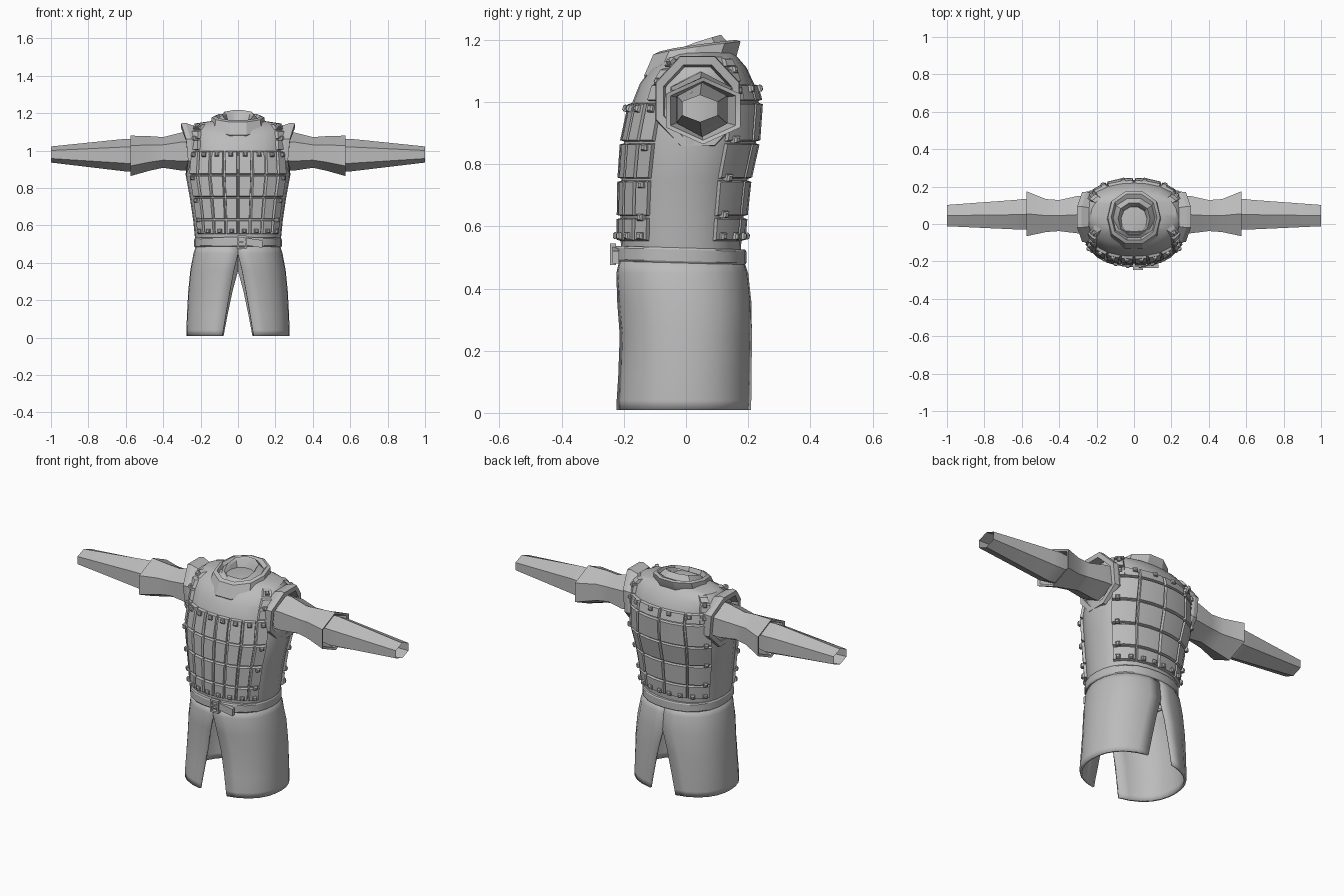
import bpy, bmesh, math
from mathutils import Vector

if "Cube" in bpy.data.objects:
    bpy.data.objects.remove(bpy.data.objects["Cube"])

grey = bpy.data.materials.new("armour grey")
grey.diffuse_color = (0.5, 0.5, 0.5, 1)
grey.use_nodes = True
grey.node_tree.nodes["Principled BSDF"].inputs["Base Color"].default_value = grey.diffuse_color


def finish(bm, name, angle=30, thick=0):
    bmesh.ops.remove_doubles(bm, verts=bm.verts[:], dist=0.0004)
    bmesh.ops.recalc_face_normals(bm, faces=bm.faces[:])
    me = bpy.data.meshes.new(name)
    bm.to_mesh(me)
    bm.free()
    me.materials.append(grey)
    ob = bpy.data.objects.new(name, me)
    bpy.context.collection.objects.link(ob)
    bpy.ops.object.select_all(action='DESELECT')
    ob.select_set(True)
    bpy.context.view_layer.objects.active = ob
    bpy.ops.object.shade_smooth_by_angle(angle=math.radians(angle))
    if thick:
        m = ob.modifiers.new("thickness", 'SOLIDIFY')
        m.thickness = thick
        m.offset = -1
    return ob


def loft(bm, rings, closed=True, cap_end=False):
    rows = [[bm.verts.new(p) for p in r] for r in rings]
    n = len(rows[0])
    for a, b in zip(rows, rows[1:]):
        for i in range(n if closed else n - 1):
            j = (i + 1) % n
            bm.faces.new((a[i], a[j], b[j], b[i]))
    if cap_end:
        bm.faces.new(rows[-1])


def oval(a, hx, yf, yb, z, off=0.0):
    # angle in degrees, 0 is the front, 90 is +x; slightly squared oval
    s, c = math.sin(math.radians(a)), math.cos(math.radians(a))
    q = 1 + 0.05 * math.sin(math.radians(2 * a)) ** 2
    return Vector(((hx + off) * s * q, (yf + yb) / 2 - ((yb - yf) / 2 + off) * c * q, z))


# vest profile: height, half width, front y, back y
BODY = [(0.50, .225, -.205, .175), (0.55, .232, -.21, .178), (0.63, .24, -.21, .185),
        (0.75, .258, -.208, .198), (0.87, .28, -.2, .225), (0.94, .275, -.19, .236),
        (1.0, .27, -.172, .234), (1.06, .268, -.148, .218), (1.11, .262, -.11, .195),
        (1.145, .23, -.055, .165), (1.16, .13, -.04, .15)]


def body(a, z, off=0.0):
    for p, q in zip(BODY, BODY[1:]):
        if z <= q[0]:
            break
    t = (z - p[0]) / (q[0] - p[0])
    hx, yf, yb = (p[i] + (q[i] - p[i]) * t for i in (1, 2, 3))
    return oval(a, hx, yf, yb, z, off)


def outward(a, z):
    du = body(a + 2, z) - body(a - 2, z)
    dz = body(a, z + .01) - body(a, z - .01)
    return du.cross(dz).normalized()


# vest shell
bm = bmesh.new()
loft(bm, [[body(a, r[0]) for a in range(0, 360, 15)] for r in BODY], cap_end=True)
finish(bm, "vest", 35)


# raised plate with sloped edges that follows the vest
def plate(bm, a0, a1, z0, z1, h=0.013):
    angs = [a0 + .4] + list(range(a0 + 15, a1, 15)) + [a1 - .4]
    zs = [z0 + .002, z1 - .002]

    def grid(da, dz, off):
        n = len(angs) - 1
        row = [a + (da if i == 0 else -da if i == n else 0) for i, a in enumerate(angs)]
        return [[bm.verts.new(body(a, z, off)) for a in row] for z in (zs[0] + dz, zs[1] - dz)]
    lo, hi = grid(0, 0, -.004), grid(1.2, .005, h)
    for i in range(len(angs) - 1):
        bm.faces.new((hi[0][i], hi[0][i + 1], hi[1][i + 1], hi[1][i]))
        bm.faces.new((lo[0][i], lo[0][i + 1], hi[0][i + 1], hi[0][i]))
        bm.faces.new((lo[1][i], hi[1][i], hi[1][i + 1], lo[1][i + 1]))
    for k in (0, -1):
        bm.faces.new((lo[0][k], hi[0][k], hi[1][k], lo[1][k]))


ROWS = [.55, .63, .75, .87, 1.0]
bm = bmesh.new()
for z0, z1 in zip(ROWS, ROWS[1:]):
    for a in range(-60, 60, 15):
        plate(bm, a, a + 15, z0, z1)
finish(bm, "front_plates", 25)

bm = bmesh.new()
for z0, z1 in zip(ROWS + [1.0], ROWS[1:] + [1.06]):
    for a in range(120, 240, 30):
        plate(bm, a, a + 30, z0, z1)
finish(bm, "back_plates", 25)

# shoulder straps
bm = bmesh.new()
for z0, z1 in ((1.0, 1.06), (1.06, 1.11), (1.11, 1.145)):
    for a in (45, -60, 120, 225):
        plate(bm, a, a + 15, z0, z1, .016)
finish(bm, "shoulder_straps", 25)


# rivets: small faceted studs
def rivet(bm, a, z):
    n = outward(a, z)
    u = Vector((0, 0, 1)).cross(n).normalized()
    v = n.cross(u)
    c = body(a, z)
    loft(bm, [[c + n * h + u * x * r + v * y * r
               for x, y in ((-1, -1), (1, -1), (1, 1), (-1, 1))]
              for h, r in ((0, .011), (.02, .011), (.026, .006))], cap_end=True)


bm = bmesh.new()
for s in (1, -1):
    for a in (8, 23, 38):
        rivet(bm, s * a, .975)
    for a in (8, 23, 38, 53):
        rivet(bm, s * a, .57)
    for z in (.63, .735, .855, .975, 1.06, 1.12):
        rivet(bm, s * 53, z)
    for a in (128, 143, 158, 173):
        rivet(bm, s * a, .57)
    for z in (.64, .76, .88, 1.035, 1.1):
        rivet(bm, s * 128, z)
    for a in (145, 168):
        rivet(bm, s * a, 1.04)
finish(bm, "rivets", 20)

# collar and neck opening: half width, front y, back y, front z, back z
COLLAR = [(.135, -.125, .15, 1.06, 1.12), (.15, -.14, .168, 1.08, 1.15), (.14, -.11, .18, 1.15, 1.195),
          (.122, -.09, .165, 1.16, 1.2), (.112, -.075, .14, 1.125, 1.19),
          (.085, -.055, .115, 1.15, 1.217), (.075, -.045, .105, 1.14, 1.205),
          (.05, -.02, .08, 1.08, 1.11)]
bm = bmesh.new()
rings = []
for hx, yf, yb, zf, zb in COLLAR:
    ring = []
    for k in range(10):
        p = oval(k * 36 + 18, hx, yf, yb, 0)
        p.z = zf + (zb - zf) * min(1, max(0, (p.y - yf) / (yb - yf)) ** .7)
        ring.append(p)
    rings.append(ring)
loft(bm, rings, cap_end=True)
finish(bm, "collar", 25)

# belt, buckle and belt tail
bm = bmesh.new()
loft(bm, [[oval(a, .218 + o, -.215 - o, .178 + o, z + .006 * math.cos(math.radians(a)))
           for a in range(0, 360, 15)]
          for o, z in ((-.01, .482), (.012, .482), (.016, .488), (.016, .525), (.012, .531), (-.01, .531))])
finish(bm, "belt", 30)


def box(bm, c, size, tilt=0):
    vs = bmesh.ops.create_cube(bm, size=1)['verts']
    for v in vs:
        x, y, z = v.co.x * size[0], v.co.y * size[1], v.co.z * size[2]
        v.co = Vector(c) + Vector((x, y, z + x * tilt))


bm = bmesh.new()
for x in (0, .042):
    box(bm, (x, -.235, .51), (.01, .02, .068))
for z in (.48, .54):
    box(bm, (.021, -.235, z), (.05, .02, .01))
box(bm, (.02, -.238, .512), (.04, .01, .008))
finish(bm, "buckle")
bm = bmesh.new()
box(bm, (.08, -.226, .508), (.1, .02, .04), -.15)
finish(bm, "belt_tail")

# skirt halves, slit at front and back
SKIRT = [(.5, .222, -.212, .182), (.45, .238, -.224, .2), (.36, .255, -.222, .21), (.25, .266, -.215, .213),
         (.12, .273, -.222, .214), (.04, .276, -.229, .215), (.01, .276, -.23, .215)]
for s, name in ((1, "skirt_right"), (-1, "skirt_left")):
    bm = bmesh.new()
    rings = []
    for z, hx, yf, yb in SKIRT:
        f = 17.5 * min(1, max(0, (.45 - z) / .44)) ** .8
        b = 16.5 * min(1, max(0, (.36 - z) / .35)) ** .8
        ring = []
        for k in range(13):
            p = oval(f + (180 - f - b) * k / 12, hx, yf, yb, z)
            p.x *= s
            ring.append(p)
        rings.append(ring if s > 0 else ring[::-1])
    loft(bm, rings, closed=False)
    finish(bm, name, 25, .012)

# arms: x, centre y, centre z, half depth, half height
SLEEVE = [(.2, .045, 1.0, .095, .1), (.3, .05, .995, .1, .102), (.4, .045, .99, .083, .082),
          (.47, .045, .985, .088, .092), (.575, .055, .972, .12, .108),
          (.57, .055, .972, .105, .095), (.5, .05, .975, .075, .08)]
FOREARM = [(.48, .05, .98, .07, .075), (.59, .052, .975, .082, .088), (.63, .05, .976, .079, .084),
           (1.0, .045, .979, .057, .043)]
for s, side in ((1, "right"), (-1, "left")):
    for part, data in (("sleeve", SLEEVE), ("forearm", FOREARM)):
        bm = bmesh.new()
        loft(bm, [[(s * x, cy + ry * math.cos(t) / .866, cz + rz * math.sin(t))
                   for t in (math.radians(30 + 60 * k) for k in range(6))]
                  for x, cy, cz, ry, rz in data])
        finish(bm, part + "_" + side, 25)
    # armhole rim, bent around the shoulder
    bm = bmesh.new()
    rings = []
    for r, dx in ((.135, -.05), (.15, -.01), (.147, .014), (.12, .014), (.112, -.03)):
        ring = []
        for k in range(8):
            t = math.radians(22.5 + 45 * k)
            up = math.sin(t)
            x = .245 + .035 * abs(up) + .014 * up + dx
            ring.append((s * x, .037 + r * .98 * math.cos(t), 1.003 + r * 1.05 * up))
        rings.append(ring)
    loft(bm, rings)
    finish(bm, "armhole_rim_" + side, 25)
